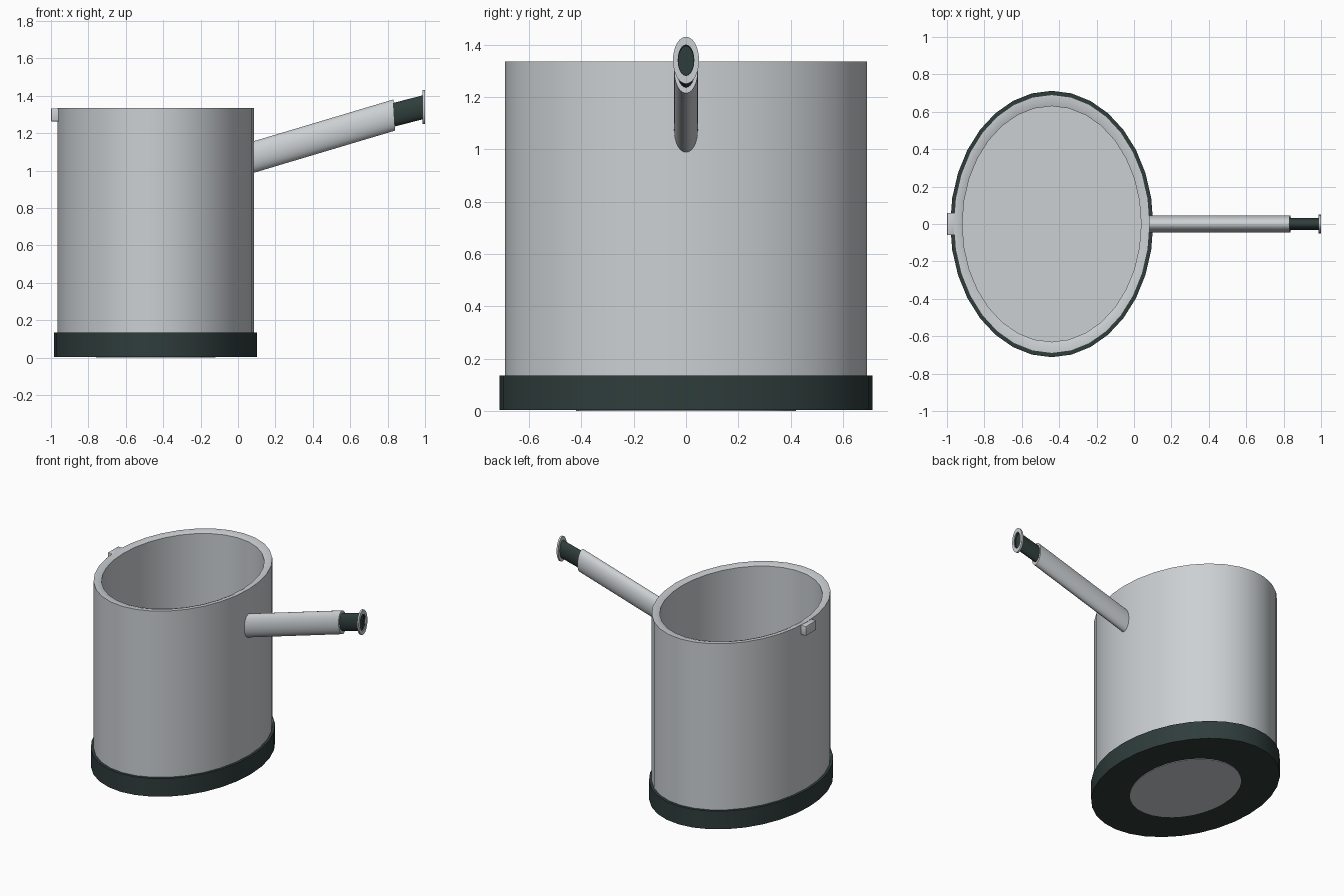
import bpy, bmesh, math
from mathutils import Vector

if "Cube" in bpy.data.objects:
    bpy.data.objects.remove(bpy.data.objects["Cube"])


def material(name, rgb):
    m = bpy.data.materials.new(name)
    m.diffuse_color = (*rgb, 1)
    m.use_nodes = True
    m.node_tree.nodes["Principled BSDF"].inputs["Base Color"].default_value = m.diffuse_color
    return m


steel = material("brushed_grey", (0.60, 0.63, 0.65))
dark = material("dark_green_grey", (0.028, 0.047, 0.044))


def finish(name, bm, mat, angle=35):
    bmesh.ops.recalc_face_normals(bm, faces=bm.faces)
    me = bpy.data.meshes.new(name)
    bm.to_mesh(me)
    bm.free()
    me.materials.append(mat)
    ob = bpy.data.objects.new(name, me)
    bpy.context.collection.objects.link(ob)
    bpy.ops.object.select_all(action='DESELECT')
    ob.select_set(True)
    bpy.context.view_layer.objects.active = ob
    bpy.ops.object.shade_smooth_by_angle(angle=math.radians(angle))
    return ob


def loft(name, rings, mat, n=32, closed=False):
    """Skin elliptical rings given as (centre, u axis, v axis)."""
    bm = bmesh.new()
    loops = []
    for c, u, v in rings:
        loops.append([bm.verts.new(Vector(c) + Vector(u) * math.cos(a) + Vector(v) * math.sin(a))
                      for a in (2 * math.pi * i / n for i in range(n))])
    pairs = list(zip(loops, loops[1:]))
    if closed:
        pairs.append((loops[-1], loops[0]))
    for a, b in pairs:
        for i in range(n):
            j = (i + 1) % n
            bm.faces.new((a[i], a[j], b[j], b[i]))
    if not closed:
        bm.faces.new(loops[0])
        bm.faces.new(loops[-1])
    return finish(name, bm, mat)


def flat(rx, ry, z):        # horizontal ring around the pot axis
    return ((-0.44, 0, z), (rx, 0, 0), (0, ry, 0))


def upright(x, z, ry, rz, lean=0.0):   # ring across the handle
    return ((x, 0, z), (0, ry, 0), (-lean * rz, 0, rz))


# Pot: outer wall, rim, inner wall and floor
loft("pot_body", [flat(0.525, 0.692, 0.10), flat(0.525, 0.692, 1.335),
                  flat(0.500, 0.662, 1.335), flat(0.478, 0.630, 1.325),
                  flat(0.478, 0.630, 0.14)], steel)

# Dark base and the disc under it
loft("base_band", [flat(0.5425, 0.712, 0.004), flat(0.5425, 0.712, 0.135)], dark)
loft("bottom_disc", [flat(0.32, 0.42, 0.0), flat(0.32, 0.42, 0.02)], steel)

# Handle sleeve, dark neck with recessed end, end flange
loft("handle_sleeve", [upright(0.065, 1.067, 0.045, 0.083, 0.06),
                       upright(0.835, 1.297, 0.045, 0.083, 0.06)], steel, 24)
loft("handle_neck", [upright(0.80, 1.290, 0.033, 0.064), upright(0.994, 1.340, 0.033, 0.064),
                     upright(0.994, 1.340, 0.029, 0.057), upright(0.985, 1.338, 0.029, 0.057)],
     dark, 24)
loft("handle_flange", [upright(0.986, 1.34, 0.032, 0.060), upright(0.986, 1.34, 0.050, 0.090),
                       upright(0.999, 1.34, 0.050, 0.090), upright(0.999, 1.34, 0.032, 0.060)],
     steel, 24, closed=True)

# Small rim tab opposite the handle
bm = bmesh.new()
bmesh.ops.create_cube(bm, size=1)
bmesh.ops.scale(bm, vec=(0.05, 0.12, 0.07), verts=bm.verts)
bmesh.ops.translate(bm, vec=(-0.975, 0, 1.298), verts=bm.verts)
bmesh.ops.bevel(bm, geom=bm.edges[:], offset=0.006, segments=2, affect='EDGES', profile=0.5)
finish("rim_tab", bm, steel)
